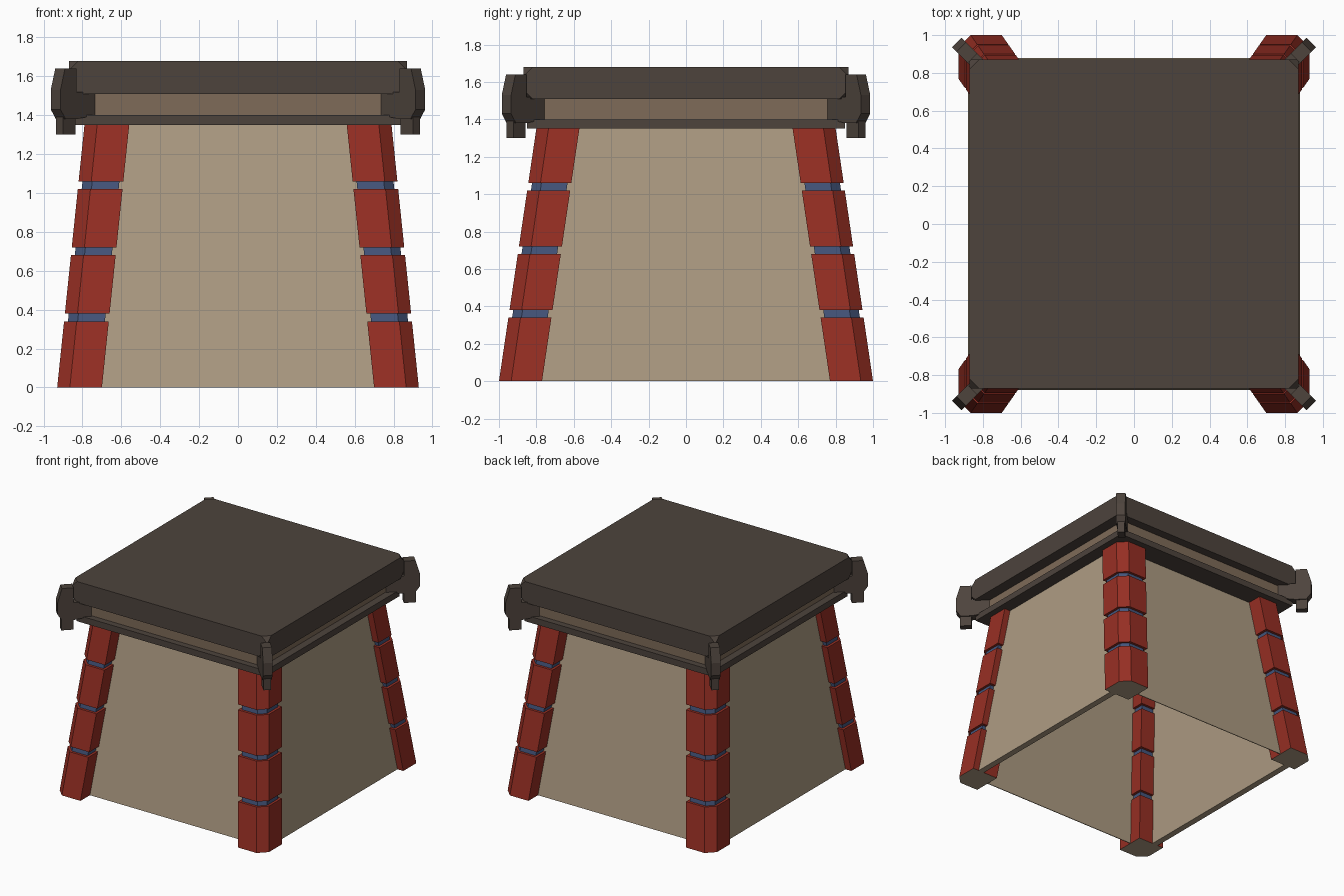
import bpy, bmesh

cube = bpy.data.objects.get("Cube")
if cube:
    bpy.data.objects.remove(cube, do_unlink=True)

LEAN_X, LEAN_Y = 0.104, 0.148   # inward lean per unit of height
WALL_TOP = 1.36
CORNERS = [(sx, sy) for sx in (-1, 1) for sy in (-1, 1)]


def material(name, rgb):
    m = bpy.data.materials.new(name)
    m.use_nodes = True
    m.diffuse_color = (*rgb, 1)
    m.node_tree.nodes["Principled BSDF"].inputs["Base Color"].default_value = (*rgb, 1)
    return m


PLASTER = material("tan plaster", (0.42, 0.33, 0.225))
RED = material("red stone", (0.31, 0.028, 0.017))
BLUE = material("blue joint", (0.058, 0.092, 0.20))
DARK = material("dark wood", (0.075, 0.057, 0.046))
BAND = material("brown band", (0.21, 0.146, 0.098))


def loft(bm, ring_a, ring_b):
    """Close a solid between two matching rings of points."""
    a = [bm.verts.new(p) for p in ring_a]
    b = [bm.verts.new(p) for p in ring_b]
    n = len(a)
    faces = [bm.faces.new(a), bm.faces.new(b)]
    for i in range(n):
        j = (i + 1) % n
        faces.append(bm.faces.new((a[i], a[j], b[j], b[i])))
    return faces


def finish(name, bm, *mats):
    bmesh.ops.recalc_face_normals(bm, faces=bm.faces)
    mesh = bpy.data.meshes.new(name)
    bm.to_mesh(mesh)
    bm.free()
    for m in mats:
        mesh.materials.append(m)
    ob = bpy.data.objects.new(name, mesh)
    bpy.context.collection.objects.link(ob)
    return ob


def leaning(section, z, sx, sy):
    return [(sx * (x - LEAN_X * z), sy * (y - LEAN_Y * z), z) for x, y in section]


def box(name, hx, hy, z0, z1, mat, corner_cut=0):
    bm = bmesh.new()
    rect = [(-hx, -hy), (hx, -hy), (hx, hy), (-hx, hy)]
    loft(bm, [(x, y, z0) for x, y in rect], [(x, y, z1) for x, y in rect])
    if corner_cut:
        bmesh.ops.bevel(bm, geom=bm.verts[:], offset=corner_cut,
                        segments=1, affect='VERTICES')
    return finish(name, bm, mat)


# Leaning walls around an open-bottomed room
def wall(name, axis, side, outer, thickness, half):
    lean, end_lean = (LEAN_X, LEAN_Y) if axis == 0 else (LEAN_Y, LEAN_X)
    rings = []
    for z in (0, WALL_TOP):
        o, h = outer - lean * z, half - end_lean * z
        ring = [(o, -h), (o, h), (o - thickness, h), (o - thickness, -h)]
        rings.append([(side * d, e, z) if axis == 0 else (e, side * d, z)
                      for d, e in ring])
    bm = bmesh.new()
    loft(bm, *rings)
    finish(name, bm, PLASTER)


wall("left_wall", 0, 1, 0.878, 0.05, 0.878)
wall("right_wall", 0, -1, 0.878, 0.05, 0.878)
wall("front_wall", 1, -1, 0.88, 0.006, 0.876)
wall("back_wall", 1, 1, 0.88, 0.006, 0.876)

# Corner pillars: chamfered red blocks with inset blue joints
BLOCK = [(0.70, 1.0), (0.865, 1.0), (0.93, 0.935), (0.93, 0.77), (0.70, 0.77)]
JOINT = [(0.72, 0.98), (0.86, 0.98), (0.91, 0.93), (0.91, 0.79), (0.72, 0.79)]
for sx, sy in CORNERS:
    side = ("back" if sy > 0 else "front") + ("_left" if sx > 0 else "_right")
    blocks, joints = bmesh.new(), bmesh.new()
    for i in range(4):
        z0 = 0.34 * i + (0.04 if i else 0)
        z1 = 0.34 * (i + 1)
        faces = loft(blocks, leaning(BLOCK, z0, sx, sy), leaning(BLOCK, z1, sx, sy))
        if i == 0:
            faces[0].material_index = 1   # plaster underside
        else:
            loft(joints, leaning(JOINT, z0 - 0.045, sx, sy),
                 leaning(JOINT, z0 + 0.005, sx, sy))
    finish(side + "_pillar_blocks", blocks, RED, PLASTER)
    finish(side + "_pillar_joints", joints, BLUE)

# Roof: eave slab, recessed band, thick top with clipped corners
box("eave_slab", 0.84, 0.85, 1.35, 1.40, DARK)
box("roof_band", 0.78, 0.80, 1.39, 1.52, BAND)
box("roof_top", 0.87, 0.87, 1.51, 1.68, DARK, corner_cut=0.05)

# Diagonal corner brackets, profiles as (distance out, height)
PLATE = [(0.76, 1.40), (0.76, 1.52), (0.855, 1.52), (0.855, 1.64), (0.915, 1.64),
         (0.938, 1.53), (0.938, 1.43), (0.912, 1.38), (0.855, 1.38)]
FOOT = [(0.855, 1.30), (0.855, 1.42), (0.918, 1.42), (0.918, 1.30)]


def diagonal(profile, n, sx, sy):
    return [(sx * (c + n), sy * (c + 0.022 - n), z) for c, z in profile]


for sx, sy in CORNERS:
    side = ("back" if sy > 0 else "front") + ("_left" if sx > 0 else "_right")
    bm = bmesh.new()
    for profile, n in ((PLATE, 0.025), (FOOT, 0.019)):
        loft(bm, diagonal(profile, -n, sx, sy), diagonal(profile, n, sx, sy))
    finish(side + "_bracket", bm, DARK)
